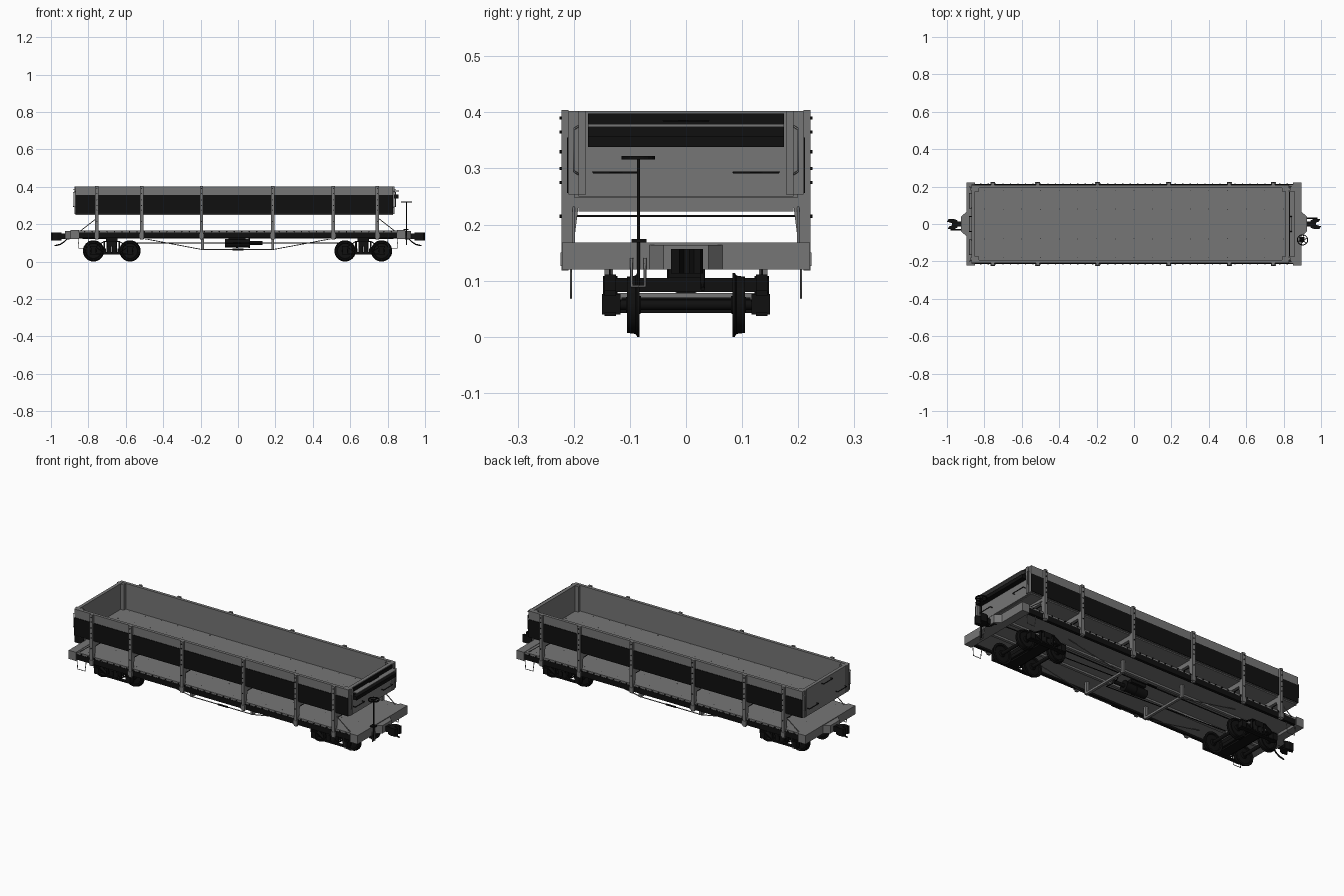
import bpy, bmesh, math
from mathutils import Matrix, Vector


def material(name, c):
    m = bpy.data.materials.new(name)
    m.diffuse_color = (c, c, c, 1)
    return m


GREY = material("weathered_grey", 0.18)
BLACK = material("black_iron", 0.005)


def finish(name, bm, mat, smooth=False):
    bmesh.ops.recalc_face_normals(bm, faces=bm.faces)
    me = bpy.data.meshes.new(name)
    bm.to_mesh(me)
    bm.free()
    me.materials.append(mat)
    ob = bpy.data.objects.new(name, me)
    bpy.context.collection.objects.link(ob)
    if smooth:
        bpy.ops.object.select_all(action='DESELECT')
        ob.select_set(True)
        bpy.context.view_layer.objects.active = ob
        bpy.ops.object.shade_smooth_by_angle(angle=math.radians(35))
    return ob


def add_box(bm, x0, x1, y0, y1, z0, z1):
    m = Matrix.Translation(((x0 + x1) / 2, (y0 + y1) / 2, (z0 + z1) / 2))
    m = m @ Matrix.Diagonal((abs(x1 - x0), abs(y1 - y0), abs(z1 - z0), 1))
    bmesh.ops.create_cube(bm, size=1, matrix=m)


def boxes(name, mat, *items):
    bm = bmesh.new()
    for b in items:
        add_box(bm, *b)
    return finish(name, bm, mat)


def cyls(name, mat, items, seg=16):
    """items: (start, end, radius)"""
    bm = bmesh.new()
    for a, b, r in items:
        a, b = Vector(a), Vector(b)
        rot = (b - a).to_track_quat('Z', 'Y').to_matrix().to_4x4()
        bmesh.ops.create_cone(bm, cap_ends=True, segments=seg, radius1=r, radius2=r,
                              depth=(b - a).length,
                              matrix=Matrix.Translation((a + b) / 2) @ rot)
    return finish(name, bm, mat, True)


def rods(name, mat, r, *paths):
    cu = bpy.data.curves.new(name, 'CURVE')
    cu.dimensions = '3D'
    cu.bevel_depth, cu.bevel_resolution, cu.use_fill_caps = r, 1, True
    for p in paths:
        s = cu.splines.new('POLY')
        s.points.add(len(p) - 1)
        for q, co in zip(s.points, p):
            q.co = (*co, 1)
    cu.materials.append(mat)
    ob = bpy.data.objects.new(name, cu)
    bpy.context.collection.objects.link(ob)


def prism(name, mat, pts, vec, offsets=((0, 0, 0),)):
    """Extrude a polygon along vec, repeated at the offsets."""
    bm = bmesh.new()
    for o in offsets:
        f = bm.faces.new([bm.verts.new(Vector(p) + Vector(o)) for p in pts])
        g = bmesh.ops.extrude_face_region(bm, geom=[f])
        bmesh.ops.translate(bm, vec=vec, verts=[v for v in g['geom'] if isinstance(v, bmesh.types.BMVert)])
    return finish(name, bm, mat)


SIDES = (-1, 1)
STAKES = (-0.755, -0.515, -0.195, 0.185, 0.51, 0.745)

# underframe and deck
boxes("deck", GREY, (-0.87, 0.87, -0.212, 0.212, 0.135, 0.166))
boxes("end_sills", GREY, *[(s * 0.85, s * 0.895, -0.221, 0.221, 0.12, 0.168) for s in SIDES])
boxes("side_sills", BLACK, *[(-0.85, 0.85, s * 0.198, s * 0.214, 0.125, 0.155) for s in SIDES])
boxes("centre_sills", GREY, *[(-0.85, 0.85, y - 0.008, y + 0.008, 0.125, 0.136) for y in (-0.07, 0.07)])
for s in SIDES:
    prism("coupler_pad", GREY, [(s * 0.895, -0.065, 0.12), (s * 0.895, 0.065, 0.12),
                                (s * 0.925, 0.04, 0.12), (s * 0.925, -0.04, 0.12)], (0, 0, 0.044))

# load box: floor, walls and painted panels
boxes("box_floor", GREY, (-0.86, 0.82, -0.2, 0.2, 0.248, 0.258))
boxes("side_walls", GREY, *[(-0.868, 0.83, s * 0.192, s * 0.209, 0.254, 0.402) for s in SIDES])
boxes("end_walls", GREY, (-0.868, -0.85, -0.192, 0.192, 0.25, 0.402), (0.81, 0.83, -0.192, 0.192, 0.25, 0.402))
boxes("side_black_panels", BLACK, *[(-0.868, 0.83, s * 0.208, s * 0.212, 0.256, 0.355) for s in SIDES])
boxes("end_black_panel", BLACK, (0.829, 0.834, -0.175, 0.175, 0.338, 0.398))
boxes("end_black_beam", BLACK, (0.83, 0.858, -0.175, 0.175, 0.338, 0.358))
boxes("end_rail", GREY, (0.83, 0.861, -0.175, 0.175, 0.374, 0.379))
boxes("corner_posts", GREY, *[(x, x + 0.02, s * 0.175, s * 0.192, 0.256, 0.4)
                              for x in (-0.85, 0.79) for s in SIDES])
boxes("corner_end_plates", GREY, *[(x0, x1, s * 0.178, s * 0.192, 0.254, 0.402)
                                   for x0, x1 in ((-0.874, -0.868), (0.83, 0.836)) for s in SIDES])

# stakes with knees, pockets and cross beams
boxes("stakes", GREY, *[(x - 0.009, x + 0.009, s * 0.209, s * 0.222, 0.118, 0.404) for x in STAKES for s in SIDES])
for s in SIDES:
    prism("stake_knees", GREY, [(0, s * 0.2, 0.165), (0, s * 0.212, 0.165), (0, s * 0.212, 0.255),
                                (0, s * 0.192, 0.255), (0, s * 0.192, 0.23)], (0.018, 0, 0),
          [(x - 0.009, 0, 0) for x in STAKES])
boxes("cross_beams", GREY, *[(x - 0.009, x + 0.009, -0.192, 0.192, 0.223, 0.25) for x in STAKES])
boxes("stake_pockets", GREY, *[(x - 0.013, x + 0.013, s * 0.212, s * 0.224, 0.126, 0.15)
                               for x in STAKES for s in SIDES])
rods("cross_tie_rods", BLACK, 0.002, *[[(x, -0.22, 0.215), (x, 0.22, 0.215)] for x in STAKES])
cyls("stake_bolts", BLACK, [((x, s * 0.221, z), (x, s * 0.2255, z), 0.003) for x in STAKES for s in SIDES
                            for z in (0.215, 0.275, 0.3, 0.33, 0.365, 0.39)], 6)
cyls("sill_bolts", BLACK, [((-0.82 + i * 0.04, s * 0.213, 0.16), (-0.82 + i * 0.04, s * 0.217, 0.16), 0.004)
                           for i in range(42) for s in SIDES], 6)
cyls("floor_nails", BLACK, [((-0.8 + i * 0.1, y, z), (-0.8 + i * 0.1, y, z + 0.0012), 0.002)
                            for i in range(17) for y in (-0.18, -0.08, 0.08, 0.18) for z in (0.165, 0.2575)], 6)
rods("corner_braces", GREY, 0.0025, *[[(x0, s * 0.2, 0.236), (x1, s * 0.2, 0.166)]
                                      for x0, x1 in ((-0.75, -0.84), (0.745, 0.835)) for s in SIDES])

# grab irons and step stirrups
grabs = []
for e, d in ((-0.868, -1), (0.83, 1)):
    o = e + d * 0.014
    for y0, y1, z in ((-0.165, -0.085, 0.293), (0.085, 0.165, 0.293), (-0.04, 0.04, 0.385)):
        grabs.append([(e, y0, z), (o, y0, z), (o, y1, z), (e, y1, z)])
rods("end_grab_irons", BLACK, 0.002, *grabs)
rods("corner_grab_irons", GREY, 0.002, *[[(e, s * 0.192, 0.375), (e + d * 0.012, s * 0.2, 0.37),
     (e + d * 0.012, s * 0.2, 0.295), (e, s * 0.192, 0.29)] for e, d in ((-0.868, -1), (0.83, 1)) for s in SIDES])
rods("step_stirrups", GREY, 0.002, *[[(e * 0.855, s * 0.205, 0.125), (e * 0.85, s * 0.205, 0.069),
     (e * 0.805, s * 0.205, 0.069), (e * 0.797, s * 0.205, 0.125)] for e in SIDES for s in SIDES])

# truss rods and queen posts
rods("truss_rods", GREY, 0.0025, *[[(-0.53, y, 0.128), (-0.19, y, 0.064), (0.185, y, 0.064), (0.53, y, 0.128)]
                                   for y in (-0.135, 0.135)])
cyls("turnbuckles", BLACK, [((-0.03, y, 0.064), (0.03, y, 0.064), 0.005) for y in (-0.135, 0.135)], 8)
boxes("queen_posts", GREY, *[b for x in (-0.19, 0.185) for b in (
    (x - 0.007, x + 0.007, -0.145, 0.145, 0.066, 0.078),
    (x - 0.007, x + 0.007, -0.145, -0.13, 0.066, 0.136),
    (x - 0.007, x + 0.007, 0.13, 0.145, 0.066, 0.136))])

# brake cylinder, reservoir and rigging
cyls("brake_cylinder", BLACK, [((-0.07, 0, 0.1), (0.055, 0, 0.1), 0.024), ((0.055, 0, 0.1), (0.065, 0, 0.1), 0.028),
                               ((0.065, 0, 0.1), (0.13, 0, 0.1), 0.01), ((-0.01, 0, 0.1), (0, 0, 0.1), 0.027)])
boxes("brake_mount", BLACK, (-0.05, 0.04, -0.03, 0.03, 0.118, 0.136))
rods("brake_rigging", BLACK, 0.0025, [(0.12, 0, 0.1), (0.135, 0.04, 0.1), (0.6, 0.02, 0.1)],
     [(0.12, 0, 0.1), (0.125, -0.06, 0.1), (-0.6, -0.02, 0.1)],
     [(-0.9, 0.035, 0.125), (-0.6, 0.05, 0.122), (0.6, 0.05, 0.122), (0.9, 0.035, 0.125)])

# hand brake
rods("brake_staff", BLACK, 0.003, [(0.895 + 0.006, -0.085, 0.09), (0.901, -0.085, 0.322)])
bm = bmesh.new()
N = 20
ring = [[bm.verts.new((0.901 + r * math.cos(i * math.tau / N), -0.085 + r * math.sin(i * math.tau / N), z))
         for i in range(N)] for r, z in ((0.025, 0.316), (0.03, 0.316), (0.03, 0.322), (0.025, 0.322))]
for k in range(4):
    for i in range(N):
        a, b, j = ring[k], ring[(k + 1) % 4], (i + 1) % N
        bm.faces.new((a[i], a[j], b[j], b[i]))
finish("brake_wheel_rim", bm, BLACK)
rods("brake_wheel_spokes", BLACK, 0.002, *[[(0.901 - 0.027 * math.cos(a), -0.085 - 0.027 * math.sin(a), 0.319),
     (0.901 + 0.027 * math.cos(a), -0.085 + 0.027 * math.sin(a), 0.319)] for a in (0.3, 1.35, 2.4)])
rods("brake_staff_step", GREY, 0.003, [(0.898, -0.097, 0.14), (0.901, -0.097, 0.09), (0.901, -0.073, 0.09),
                                       (0.898, -0.073, 0.14)])
boxes("brake_ratchet", BLACK, (0.885, 0.912, -0.097, -0.07, 0.168, 0.174))

# couplers with hooked knuckles and air hoses
for s in SIDES:
    boxes("coupler_shank", BLACK, (s * 0.91, s * 0.965, -0.014, 0.014, 0.12, 0.15))
    prism("coupler_head", BLACK, [(s * x, s * y, 0.113) for x, y in (
        (0.945, -0.02), (0.945, 0.02), (0.965, 0.03), (0.995, 0.026), (0.99, 0.014), (0.972, 0.006),
        (0.972, -0.004), (0.985, -0.008), (1.0, -0.012), (0.992, -0.027), (0.965, -0.027))], (0, 0, 0.043))
    rods("air_hose", BLACK, 0.004, [(s * x, s * 0.03, z) for x, z in (
        (0.89, 0.125), (0.915, 0.12), (0.93, 0.105), (0.95, 0.092), (0.98, 0.085))])

# wheels: lathed disc with flange and tread
PROFILE = ((0, 0.08), (0.015, 0.08), (0.018, 0.087), (0.043, 0.088), (0.046, 0.083), (0.057, 0.083),
           (0.057, 0.087), (0.052, 0.09), (0.05, 0.105), (0.043, 0.105), (0.04, 0.098), (0.016, 0.098),
           (0.014, 0.107), (0, 0.107))
for t in (-0.675, 0.67):
    for dx in (-0.0975, 0.0975):
        bm = bmesh.new()
        for s in SIDES:
            vs = [bm.verts.new((t + dx + r, s * y, 0.057)) for r, y in PROFILE]
            es = [bm.edges.new(p) for p in zip(vs, vs[1:])]
            bmesh.ops.spin(bm, geom=vs + es, cent=(t + dx, 0, 0.057), axis=(0, 1, 0),
                           angle=math.tau, steps=32, use_merge=True)
        bmesh.ops.remove_doubles(bm, verts=bm.verts, dist=1e-5)
        finish("wheel_pair", bm, BLACK, True)
    cyls("axles", BLACK, [((t + d, -0.14, 0.057), (t + d, 0.14, 0.057), 0.009) for d in (-0.0975, 0.0975)])
    # truck frame: bolster, spring plank, journal boxes, brake beams
    boxes("truck_bolster", BLACK, (t - 0.025, t + 0.025, -0.148, 0.148, 0.08, 0.105),
          (t - 0.03, t + 0.03, -0.15, 0.15, 0.042, 0.05), (t - 0.03, t + 0.03, -0.03, 0.03, 0.105, 0.136),
          *[(t + d - 0.006, t + d + 0.006, -0.115, 0.115, 0.05, 0.07) for d in (-0.036, 0.036)])
    boxes("journal_boxes", BLACK, *[(t + d - 0.014, t + d + 0.014, s * 0.117, s * 0.15, 0.04, 0.076)
                                    for d in (-0.0975, 0.0975) for s in SIDES])
    for s in SIDES:
        for bar in (((-0.115, 0.077), (-0.085, 0.077), (-0.04, 0.105), (0.04, 0.105), (0.085, 0.077), (0.115, 0.077)),
                    ((-0.115, 0.073), (-0.085, 0.073), (-0.04, 0.044), (0.04, 0.044), (0.085, 0.073), (0.115, 0.073)),
                    ((-0.115, 0.037), (-0.05, 0.037), (0.05, 0.037), (0.115, 0.037))):
            prism("arch_bar", BLACK, [(t + x, s * 0.125, z) for x, z in bar]
                  + [(t + x, s * 0.125, z + 0.006) for x, z in reversed(bar)], (0, s * 0.02, 0))
    cyls("springs_and_columns", BLACK, [((t + d, s * 0.135, 0.045), (t + d, s * 0.135, 0.108), r)
         for d, r in ((-0.04, 0.005), (-0.014, 0.013), (0.014, 0.013), (0.04, 0.005)) for s in SIDES], 12)
